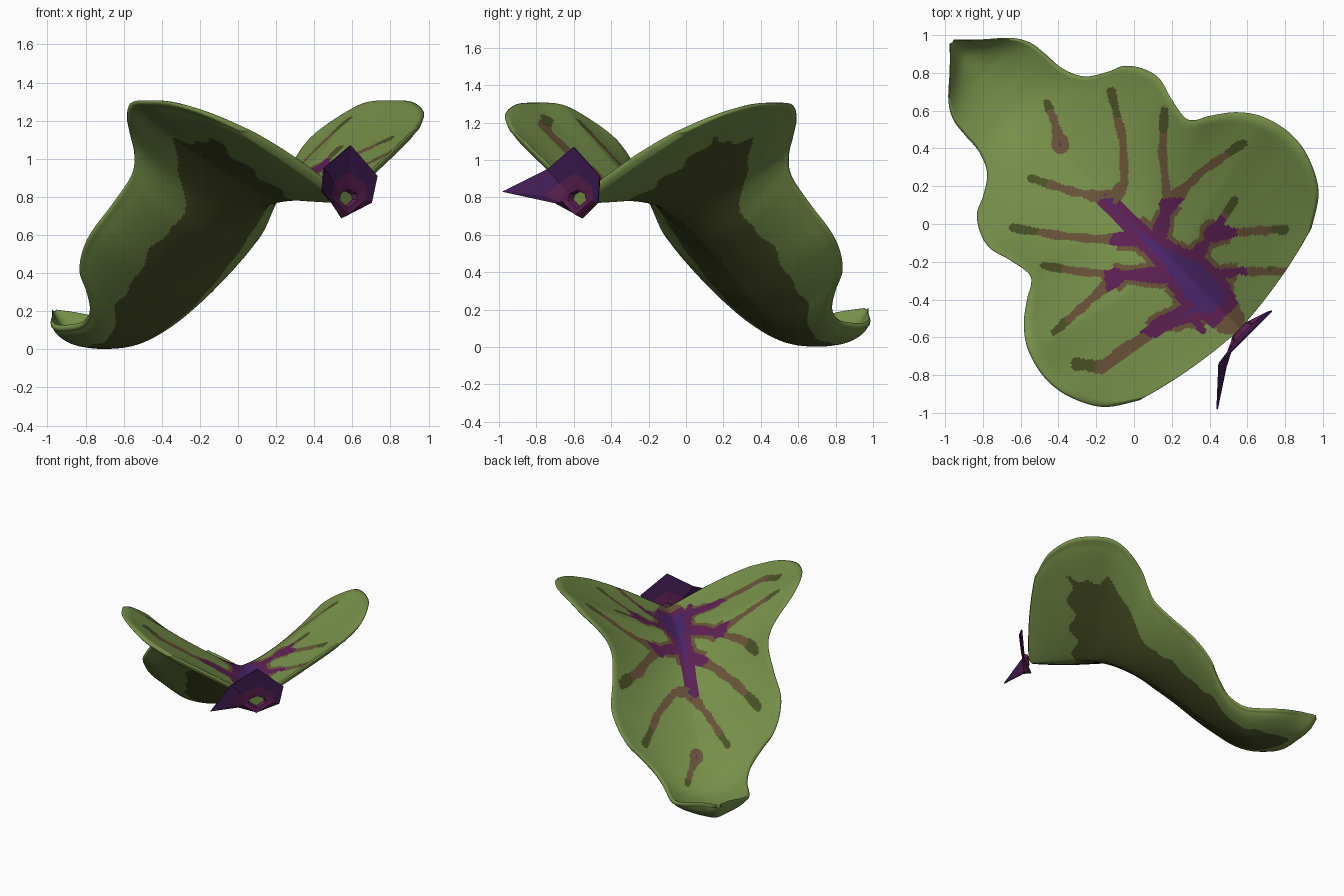
import bpy, bmesh, math
from mathutils import Vector

if "Cube" in bpy.data.objects:
    bpy.data.objects.remove(bpy.data.objects["Cube"])

R2 = math.sqrt(2)


def material(name, rgb):
    lin = [((c / 255 + 0.055) / 1.055) ** 2.4 for c in rgb]
    m = bpy.data.materials.new(name)
    m.diffuse_color = (*lin, 1)
    m.use_nodes = True
    m.node_tree.nodes["Principled BSDF"].inputs["Base Color"].default_value = m.diffuse_color
    return m


MATS = [material("leaf green", (118, 143, 73)), material("dark olive", (73, 80, 37)),
        material("vein brown", (104, 82, 56)), material("vein purple", (92, 32, 82)),
        material("deep indigo", (74, 36, 104)), material("dark violet", (64, 28, 84))]
GREEN, OLIVE, BROWN, PURPLE, INDIGO, VIOLET = range(6)

# Half outline of the leaf: (along u, across v, rim height, spine u, spine height)
ROWS = [(.68, .64, 1.17, .79, .82), (.57, .80, 1.26, .68, .82), (.40, .89, 1.32, .55, .825),
        (.24, .91, 1.33, .42, .83), (.08, .87, 1.32, .30, .82), (-.035, .79, 1.25, .20, .80),
        (-.12, .68, 1.15, .10, .755), (-.16, .61, 1.05, .0, .70), (-.21, .58, .94, -.10, .63),
        (-.33, .60, .79, -.23, .53), (-.45, .63, .65, -.36, .42), (-.55, .605, .54, -.47, .32),
        (-.63, .545, .43, -.57, .24), (-.67, .46, .34, -.65, .18), (-.74, .36, .23, -.74, .12),
        (-.85, .31, .16, -.85, .065), (-.97, .30, .14, -.97, .052), (-1.07, .285, .14, -1.07, .056),
        (-1.16, .23, .16, -1.16, .07), (-1.27, .11, .20, -1.27, .11), (-1.365, .015, .21, -1.36, .20)]

# Painted veins as plan (x, y) paths
VEINS = [[(.5, -.5), (.3, -.28), (.05, -.07), (-.15, .13)],
         [(-.12, .13), (-.32, .17), (-.54, .24)],
         [(-.12, .12), (-.05, .22), (-.06, .45), (-.12, .7)],
         [(.1, -.08), (-.2, -.08), (-.4, -.06), (-.64, -.02)],
         [(.12, -.1), (.18, .1), (.15, .38), (.16, .6)],
         [(.2, -.27), (-.1, -.27), (-.3, -.25), (-.48, -.22)],
         [(-.1, -.28), (-.25, -.42), (-.42, -.57)],
         [(.38, -.43), (.15, -.53), (-.05, -.67), (-.17, -.76), (-.3, -.74)],
         [(.3, -.2), (.42, -.05), (.53, .12)],
         [(.42, -.05), (.6, -.04), (.8, -.03)],
         [(.18, .1), (.35, .27), (.58, .43)],
         [(.38, -.28), (.55, -.25), (.8, -.25)],
         [(-.39, .42), (-.42, .54), (-.46, .64)],
         [(.3, -.46), (.36, -.56)]]
HUB = Vector((.22, -.24))

SEGS = []
for k, path in enumerate(VEINS):
    pts = [Vector(p) for p in path]
    n = len(pts) - 1
    for i in range(n):
        SEGS.append((k, pts[i], pts[i + 1] - pts[i], i / n, 1 / n))


def catmull(rows, i, f):
    a, b, c, d = (rows[min(max(i + o, 0), len(rows) - 1)] for o in (-1, 0, 1, 2))
    return [0.5 * (2 * q + (r - p) * f + (2 * p - 5 * q + 4 * r - s) * f * f
                   + (3 * q - p - 3 * r + s) * f ** 3) for p, q, r, s in zip(a, b, c, d)]


def top_colour(x, y):
    p = Vector((x, y))
    hub = (p - HUB).length
    best, frac = 1, 0
    for k, a, d, f0, df in SEGS:
        t = min(max((p - a).dot(d) / d.length_squared, 0), 1)
        dist = (p - a - d * t).length
        f = f0 + t * df
        if k == 0:
            radius = .05 + .085 * math.exp(-((f - .25) / .27) ** 2)
        else:
            radius = max(.022, .05 - .08 * f) + .003 * math.sin(25 * f + k)
            radius += .012 if k == 7 else 0
        if dist - radius < best:
            best, frac = dist - radius, (f if k else 0)
    u = (x - y) / R2
    if best < -.045 and u < .62:
        return INDIGO
    if best < 0:
        if u > .69:
            return BROWN
        if hub < .38 or (frac == 0 and hub < .55):
            return PURPLE
        return OLIVE if frac > .82 else BROWN
    if best < .025 and hub < .33:
        return BROWN
    return GREEN


def under_colour(u, v, t):
    wobble = .03 * math.sin(17 * u) + .02 * math.sin(41 * u + 2)
    limit = .52 + .16 * min(max((u + .15) / .3, 0), 1)
    if u < -.9:
        limit -= 1.6 * (-.9 - u)
    back = .44 + .03 * math.sin(30 * v)
    return OLIVE if t < limit + wobble and -1.15 < u < back else GREEN


# Leaf blade: rows run from the spine to the rim, mirrored across the spine
SUB, N, THICK = 16, 66, .05
samples = [catmull(ROWS, i, f / SUB) for i in range(len(ROWS) - 1) for f in range(SUB)] + [list(ROWS[-1])]
bm = bmesh.new()
grids = {True: [], False: []}
info = {}
for i, (u, w, zr, s, zs) in enumerate(samples):
    blend = min(max((s + .1) / .4, 0), 1)
    power = 2 - .85 * blend
    edge = math.sqrt(min(1, i / 5, (len(samples) - 1 - i) / 8))
    bulge = max(0, 1 - i / (2 * SUB))
    for top in (True, False):
        line = []
        for j in range(-N, N + 1):
            t = abs(j) / N
            hump = 4 * t * (1 - t) * bulge
            uu, vv = s + (u - s) * t + .02 * hump, w * j / N * (1.015 if j > 0 else 1)
            z = zs + (zr - zs) * (t ** power if t else 0) + .025 * hump
            z -= .025 * max(0, (t - .93) / .07) ** 2
            if not top:
                z -= THICK * edge * math.sqrt(1 - t ** 12)
            vert = bm.verts.new(((uu + vv) / R2, (vv - uu) / R2, max(z, 0)))
            info[vert] = (uu, vv, t)
            line.append(vert)
        grids[top].append(line)
for top, g in grids.items():
    for i in range(len(g) - 1):
        for j in range(2 * N):
            q = [g[i][j], g[i + 1][j], g[i + 1][j + 1], g[i][j + 1]]
            face = bm.faces.new(q if top else q[::-1])
            c = face.calc_center_median()
            if top:
                face.material_index = top_colour(c.x, c.y)
            else:
                face.material_index = under_colour(*info[q[0]])
bmesh.ops.remove_doubles(bm, verts=bm.verts, dist=.0002)
bmesh.ops.recalc_face_normals(bm, faces=bm.faces)


def finish(bm, name):
    me = bpy.data.meshes.new(name)
    bm.to_mesh(me)
    bm.free()
    ob = bpy.data.objects.new(name, me)
    bpy.context.collection.objects.link(ob)
    for m in MATS:
        me.materials.append(m)
    return ob


leaf = finish(bm, "leaf_blade")
for p in leaf.data.polygons:
    p.use_smooth = True

# Pointed collar at the leaf base, with a throat closed by the green leaf base
OUTER = [(.59, -.60, 1.07), (.73, -.46, .91), (.70, -.47, .77), (.54, -.55, .69),
         (.49, -.70, .77), (.44, -.98, .83), (.45, -.74, .95)]
C = Vector((.58, -.58, .79))
ACROSS, UP, BACK = Vector((1, 1, 0)) / R2, Vector((0, 0, 1)), Vector((-1, 1, 0)) / R2


def throat(radius, back):
    ring = []
    for p in OUTER:
        d = Vector(p) - C
        a = math.atan2(d.z, d.dot(ACROSS))
        ring.append(C + (ACROSS * math.cos(a) + UP * math.sin(a) * .75) * radius + BACK * back)
    return ring


outer = [Vector(p) for p in OUTER]
lip = throat(.11, -.005)
middle = [p.lerp(q, .7) for p, q in zip(outer, lip)]
bm = bmesh.new()
rings = [[bm.verts.new(p) for p in r] for r in (outer, middle, lip, throat(.07, .0), throat(.06, .03))]
for k, (a, b) in enumerate(zip(rings, rings[1:])):
    for i in range(7):
        j = (i + 1) % 7
        f = bm.faces.new((a[i], b[i], b[j], a[j]))
        f.material_index = VIOLET if k == 0 and i not in (2, 3) else PURPLE
bm.faces.new(rings[-1]).material_index = GREEN
collar = finish(bm, "base_collar")
solid = collar.modifiers.new("thickness", "SOLIDIFY")
solid.thickness = .008
solid.offset = 0
